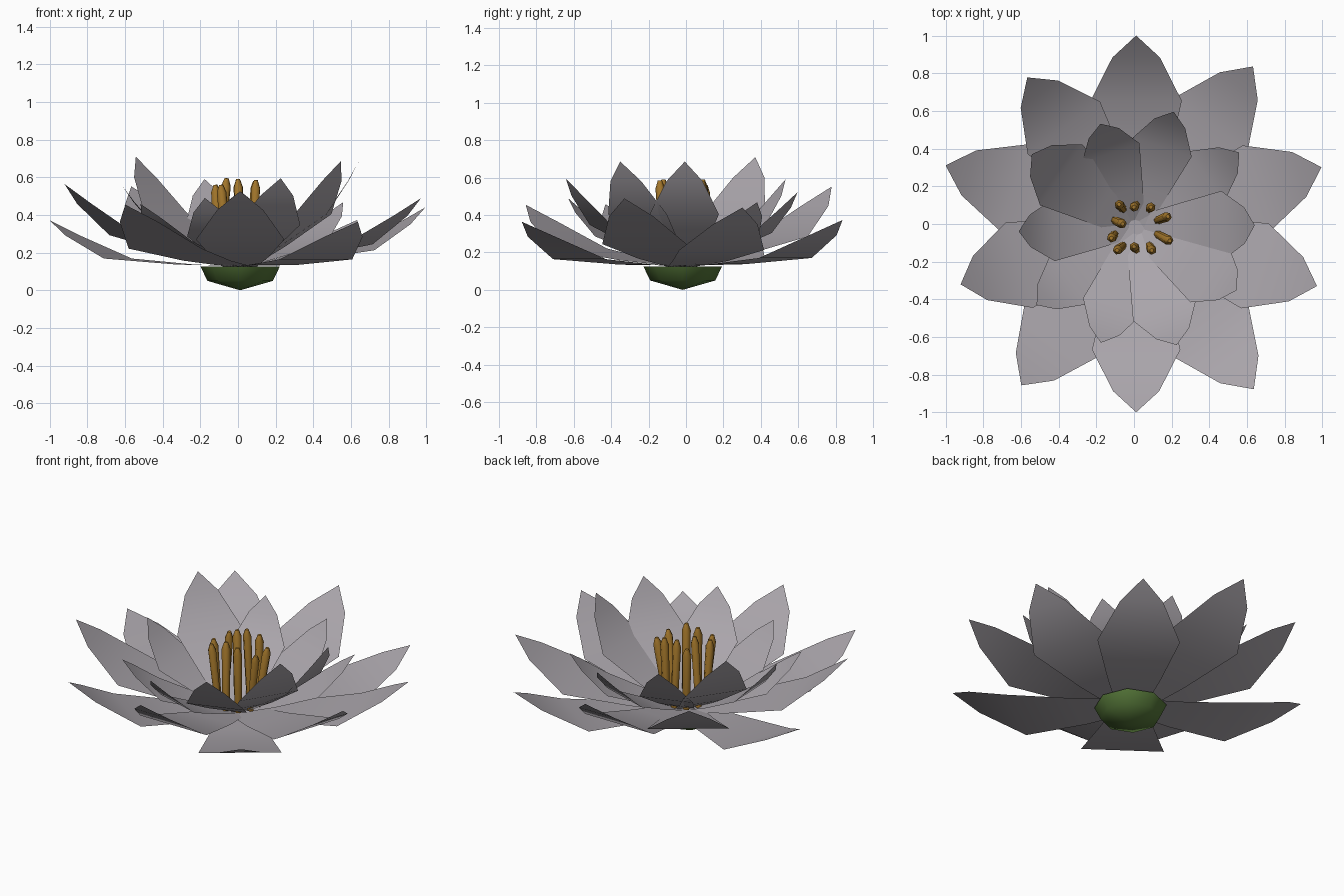
import bpy, bmesh, math
from mathutils import Vector, Matrix

if "Cube" in bpy.data.objects:
    bpy.data.objects.remove(bpy.data.objects["Cube"])

COLORS = {"petal_grey": (.40, .375, .405), "leaf_green": (.09, .18, .04),
          "stamen_brown": (.38, .19, .025)}
CENTRE = Vector((.0115, -.0175, 0))  # flower axis, slightly off the bounding-box centre


def finish(name, bm, color, angle=40):
    me = bpy.data.meshes.new(name)
    bm.to_mesh(me)
    bm.free()
    ob = bpy.data.objects.new(name, me)
    bpy.context.collection.objects.link(ob)
    bpy.ops.object.select_all(action='DESELECT')
    ob.select_set(True)
    bpy.context.view_layer.objects.active = ob
    bpy.ops.object.shade_smooth_by_angle(angle=math.radians(angle))
    mat = bpy.data.materials.get(color) or bpy.data.materials.new(color)
    mat.diffuse_color = (*COLORS[color], 1)
    mat.use_nodes = True
    mat.node_tree.nodes["Principled BSDF"].inputs["Base Color"].default_value = mat.diffuse_color
    me.materials.append(mat)
    return ob


# Petal rows: distance out, height, half width (last row is the tip point)
PETAL = [(-.06, 0, .08), (.25, .005, .155), (.63, .035, .24), (.88, .155, .125), (1.01, .235, 0)]
REST_ANGLE, REST_LENGTH = 13.1, 1.037


def petal(name, direction, tip_angle, length, base_z):
    bm = bmesh.new()
    rows = []
    for d, h, w in PETAL:
        sides = (-w, w) if w else (0,)
        rows.append([bm.verts.new((d, s, h)) for s in sides])
    for a, b in zip(rows, rows[1:]):
        bm.faces.new([a[0]] + b + [a[1]])
    m = (Matrix.Translation(CENTRE)
         @ Matrix.Rotation(math.radians(direction), 4, 'Z')
         @ Matrix.Translation((.05, 0, base_z))
         @ Matrix.Rotation(-math.radians(tip_angle - REST_ANGLE), 4, 'Y')
         @ Matrix.Scale(length / REST_LENGTH, 4))
    bm.transform(m)
    bmesh.ops.recalc_face_normals(bm, faces=bm.faces)
    if sum(f.normal.z for f in bm.faces) < 0:
        bmesh.ops.reverse_faces(bm, faces=bm.faces)
    finish(name, bm, "petal_grey")


# Outer ring: rise angle and length of each petal
outer = [(17.5, 1.032), (13.6, 1.035), (22.3, 1.047), (24.3, 1.025), (13.4, 1.043),
         (25, 1.027), (18.2, 1.04), (23, 1.013), (13, 1.04), (20.5, 1.025)]
for i, (a, l) in enumerate(outer):
    petal(f"outer_petal_{i + 1}", 18 + 36 * i, a, l, .13)

# Inner ring: steeper, shorter petals (turn, rise angle, length)
inner = [(1, 43.5, .80), (0, 28, .71), (0, 33, .71), (1, 40.6, .70), (1, 42.5, .85),
         (2, 36, .71), (2, 27.5, .70), (1, 31, .69), (1, 37, .765), (4, 43.5, .80)]
for i, (t, a, l) in enumerate(inner):
    petal(f"inner_petal_{i + 1}", 36 * i + t, a, l, .135)


def lathe(bm, profile, sides, m):
    """Closed solid from (radius, height) points; radius 0 is a pole."""
    rings = []
    for r, z in profile:
        n = sides if r else 1
        rings.append([bm.verts.new(m @ Vector((r * math.cos(math.tau * k / sides),
                                               r * math.sin(math.tau * k / sides), z)))
                      for k in range(n)])
    for a, b in zip(rings, rings[1:]):
        for k in range(sides):
            j = (k + 1) % sides
            quad = [a[k % len(a)], a[j % len(a)], b[j % len(b)], b[k % len(b)]]
            bm.faces.new(list(dict.fromkeys(quad)))


# Green base under the petals
bm = bmesh.new()
lathe(bm, [(0, 0), (.174, .05), (.21, .125), (0, .12)], 8, Matrix.Translation(CENTRE))
finish("green_base", bm, "leaf_green", 60)

# Ring of leaning stamens: tip x, y and height, starting at the back
tips = [(0, .09, .59), (-.08, .105, .56), (-.06, 0, .595), (-.12, -.075, .56),
        (-.09, -.14, .56), (0, -.12, .59), (.095, -.14, .585), (.19, -.09, .54),
        (.18, .04, .54), (.09, .09, .58)]
for i, tip in enumerate(tips):
    a = math.radians(90 + 36 * i)
    foot = CENTRE + Vector((.12 * math.cos(a), .12 * math.sin(a), .165))
    axis = Vector(tip) - foot
    h = axis.length
    m = Matrix.Translation(foot) @ axis.to_track_quat('Z', 'Y').to_matrix().to_4x4()
    bm = bmesh.new()
    lathe(bm, [(0, 0), (.021, 0), (.026, h * .9), (.011, h), (0, h)], 6, m)
    finish(f"stamen_{i + 1}", bm, "stamen_brown", 65)
